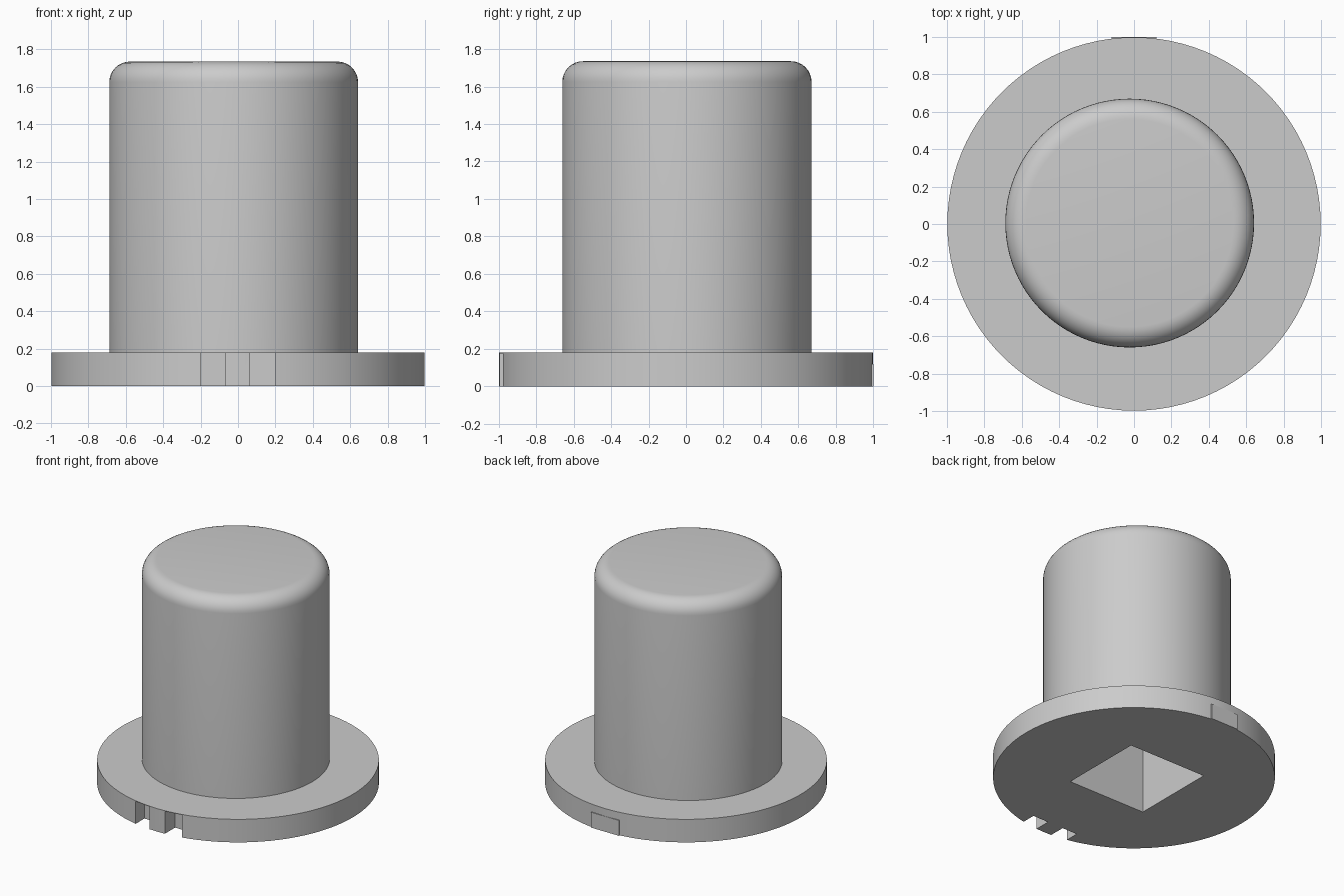
import bpy
import math

old = bpy.data.objects.get("Cube")
if old:
    bpy.data.objects.remove(old, do_unlink=True)

grey = bpy.data.materials.new("plain grey")
grey.use_nodes = True
colour = (0.6, 0.6, 0.6, 1)
grey.diffuse_color = colour
grey.node_tree.nodes["Principled BSDF"].inputs["Base Color"].default_value = colour

BRIM_TOP = 0.18
TOP = 1.735
STEM_X, STEM_Y = -0.023, 0.005


def box(name, x0, x1, y0, y1, z0, z1):
    bpy.ops.mesh.primitive_cube_add(
        size=1, location=((x0 + x1) / 2, (y0 + y1) / 2, (z0 + z1) / 2))
    ob = bpy.context.object
    ob.name = name
    ob.scale = (x1 - x0, y1 - y0, z1 - z0)
    bpy.ops.object.transform_apply(location=False, rotation=False)
    ob.data.materials.append(grey)
    return ob


def cylinder(name, radius, x, y, z0, z1):
    bpy.ops.mesh.primitive_cylinder_add(
        vertices=96, radius=radius, depth=z1 - z0, location=(x, y, (z0 + z1) / 2))
    ob = bpy.context.object
    ob.name = name
    ob.data.materials.append(grey)
    return ob


def apply(ob, mod):
    bpy.ops.object.select_all(action="DESELECT")
    ob.select_set(True)
    bpy.context.view_layer.objects.active = ob
    bpy.ops.object.modifier_apply(modifier=mod.name)


def cut(ob, cutter):
    mod = ob.modifiers.new("cut", "BOOLEAN")
    mod.operation = "DIFFERENCE"
    mod.solver = "EXACT"
    mod.object = cutter
    apply(ob, mod)


# Brim disc and the off-centre stem
brim = cylinder("brim", 0.998, 0, 0, 0, BRIM_TOP)
stem = cylinder("stem", 0.665, STEM_X, STEM_Y, BRIM_TOP, TOP)

# Rounded upper rim of the stem
weights = stem.data.attributes.new("bevel_weight_edge", "FLOAT", "EDGE")
for edge in stem.data.edges:
    if all(stem.data.vertices[v].co.z > 0 for v in edge.vertices):
        weights.data[edge.index].value = 1
bevel = stem.modifiers.new("round", "BEVEL")
bevel.limit_method = "WEIGHT"
bevel.width = 0.11
bevel.segments = 8
apply(stem, bevel)

# Square socket from below, and two notches under the front of the brim
half = 0.335
socket = box("socket_cutter", STEM_X - half, STEM_X + half,
             STEM_Y - half, STEM_Y + half, -0.1, 1.3)
cutters = [socket]
cut(brim, socket)
cut(stem, socket)
for x0, x1 in ((-0.2, -0.07), (0.065, 0.2)):
    notch = box("notch_cutter", x0, x1, -1.1, -0.87, -0.1, BRIM_TOP - 0.004)
    cut(brim, notch)
    cutters.append(notch)
for cutter in cutters:
    bpy.data.objects.remove(cutter, do_unlink=True)

# Small flat key at the back of the brim
box("back_key", -0.12, 0.12, 0.95, 1.0, 0, 0.12)

# Smooth walls with crisp edges
for ob in (brim, stem):
    bpy.ops.object.select_all(action="DESELECT")
    ob.select_set(True)
    bpy.context.view_layer.objects.active = ob
    bpy.ops.object.shade_smooth_by_angle(angle=math.radians(30))
